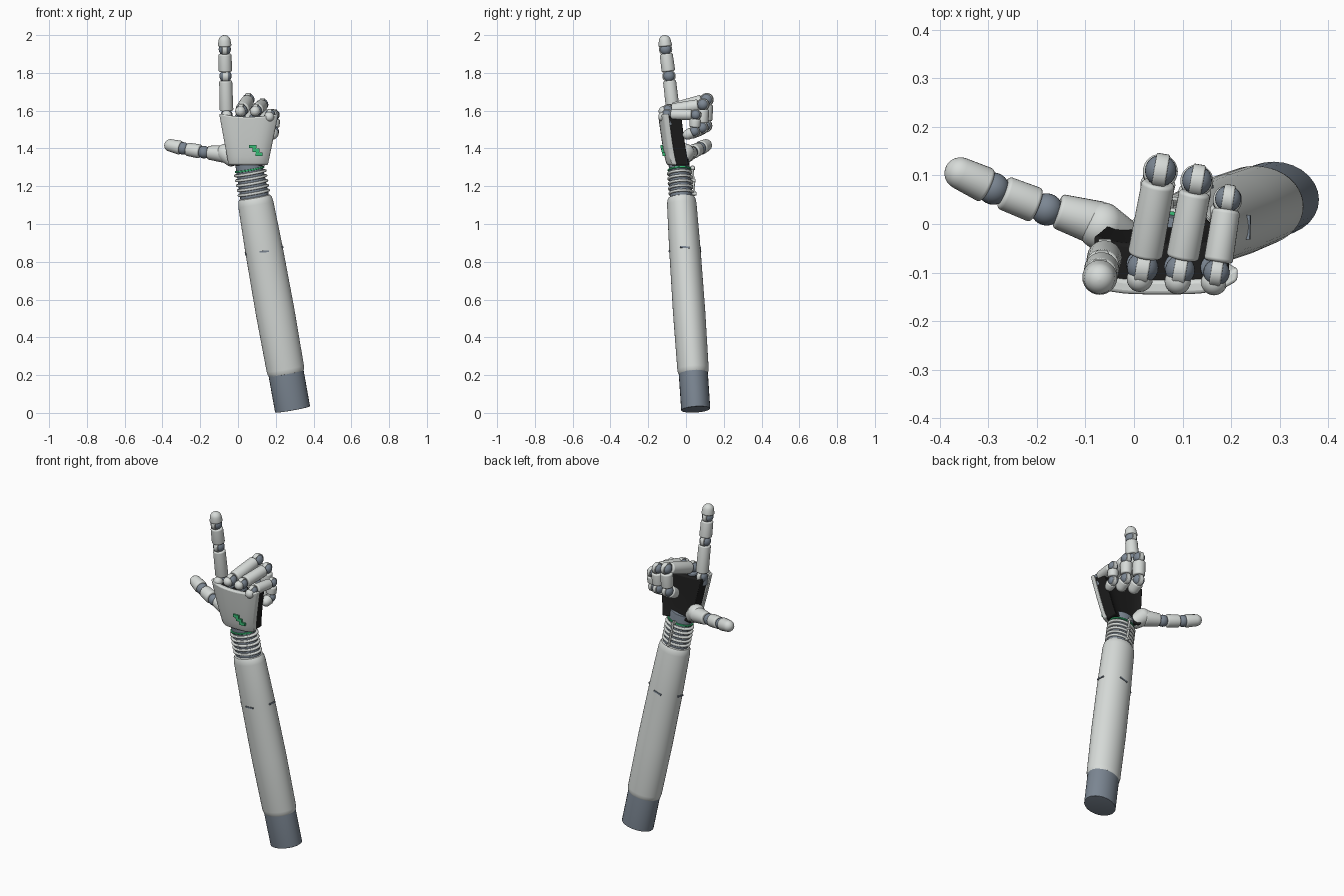
import bpy, bmesh, math
from mathutils import Vector, Matrix

if "Cube" in bpy.data.objects:
    bpy.data.objects.remove(bpy.data.objects["Cube"])


def material(name, rgb):
    m = bpy.data.materials.new(name)
    m.use_nodes = True
    m.diffuse_color = (*rgb, 1)
    m.node_tree.nodes["Principled BSDF"].inputs["Base Color"].default_value = (*rgb, 1)
    return m


WHITE = material("shell white", (.68, .71, .69))
STEEL = material("blue grey", (.20, .24, .29))
BLACK = material("palm black", (.012, .012, .012))
GREEN = material("accent green", (.04, .50, .18))
made = []


def finish(name, bm, mat):
    bmesh.ops.recalc_face_normals(bm, faces=bm.faces)
    mesh = bpy.data.meshes.new(name)
    bm.to_mesh(mesh)
    bm.free()
    mesh.materials.append(mat)
    ob = bpy.data.objects.new(name, mesh)
    bpy.context.collection.objects.link(ob)
    made.append(ob)
    return ob


def frame(a, b):
    """Matrix at a with local z toward b and local x near world x."""
    z = (Vector(b) - Vector(a)).normalized()
    ref = Vector((1, 0, 0)) if abs(z.x) < .9 else Vector((0, 1, 0))
    x = (ref - z * ref.dot(z)).normalized()
    m = Matrix((x, z.cross(x), z)).transposed().to_4x4()
    m.translation = a
    return m


def lathe(name, a, b, profile, mat, squash=1, n=28):
    """Revolve (radius, distance) pairs along the line from a to b."""
    bm, m, rings = bmesh.new(), frame(a, b), []
    for r, h in profile:
        rings.append([bm.verts.new(m @ Vector((r * math.cos(t), r * squash * math.sin(t), h)))
                      for t in (math.tau * i / n for i in range(n))])
    for lo, hi in zip(rings, rings[1:]):
        for i in range(n):
            bm.faces.new((lo[i], lo[i - 1], hi[i - 1], hi[i]))
    bm.faces.new(rings[0])
    bm.faces.new(rings[-1])
    return finish(name, bm, mat)


def rounded(length, r0, r1, e, dome=0):
    """Rod profile with eased ends, or a dome on the far end."""
    steps = [math.pi / 2 * i / 6 for i in range(7)]
    start = [(r0 - e + e * math.sin(t), e - e * math.cos(t)) for t in steps]
    d = dome or e
    end = [(max(r1 - d + d * math.cos(t), .0005), length - d + d * math.sin(t)) for t in steps]
    return start + end


def rod(name, a, b, r0, r1, mat, e=.008, dome=0, squash=1):
    a, b = Vector(a), Vector(b)
    return lathe(name, a, b, rounded((b - a).length, r0, r1, e, dome), mat, squash)


def ball(name, c, r, mat):
    bm = bmesh.new()
    bmesh.ops.create_uvsphere(bm, u_segments=24, v_segments=14, radius=r,
                              matrix=Matrix.Translation(c))
    return finish(name, bm, mat)


def box(name, m, size, mat):
    bm = bmesh.new()
    bmesh.ops.create_cube(bm, size=1, matrix=m @ Matrix.Diagonal((*size, 1)))
    return finish(name, bm, mat)


def finger(name, points, r, gap, hinge, band=True):
    """Chain of phalanges with ball joints and a hinge band at each bend."""
    pts = [Vector(p) for p in points]
    hinge = Vector(hinge).normalized()
    last = len(pts) - 2
    for i, (a, b) in enumerate(zip(pts, pts[1:])):
        d = (b - a).normalized()
        ball(f"{name}_joint_{i + 1}", a, r * .9, STEEL)
        if band:
            w = hinge * r * .38
            rod(f"{name}_hinge_band_{i + 1}", a - w, a + w, r * .98, r * .98, WHITE, .004)
        if i == last:
            rod(f"{name}_tip", a + d * gap * .6, b, r, r * .9, WHITE, .008, r * .9)
        else:
            rod(f"{name}_segment_{i + 1}", a + d * gap, b - d * gap, r, r * .96, WHITE)


# Forearm: one straight leaning axis
def axis(z):
    return Vector((.09 - .179 * (z - 1.13), -.024 - .068 * (z - 1.13), z))


rod("elbow_stub", axis(.018), axis(.3), .094, .094, STEEL, .002, squash=.82)
lo, hi = axis(.205), axis(1.145)
L = (hi - lo).length
lathe("forearm_shell", lo, hi,
      [(.08, 0), (.093, .004), (.098, .014), (.1, .03), (.103, L * .35), (.1, L * .7),
       (.094, L - .04), (.09, L - .015), (.083, L - .004), (.07, L)], WHITE, .83, 40)

# Four small slots around the forearm
slot_frame = frame(axis(.86), hi)
for name, angle, dist in (("front", 0, .0815), ("left", 90, .0985),
                          ("back", 180, .0815), ("right", 270, .0985)):
    turn = Matrix.Rotation(math.radians(angle), 4, 'Z')
    box(f"forearm_slot_{name}", slot_frame @ turn @ Matrix.Translation((0, -dist, 0))
        @ Matrix.Rotation(.12, 4, 'Y'), (.05, .009, .009), STEEL)

# Wrist: core, bellows rings, green band, tendon rod at the back
rod("wrist_core", axis(1.12), axis(1.34), .077, .07, STEEL, .004, squash=.78)
for i in range(5):
    z = 1.165 + i * .026
    rod(f"wrist_ring_{i + 1}", axis(z - .007), axis(z + .007), .087, .087, WHITE, .0065, squash=.77)
rod("wrist_green_band", axis(1.284), axis(1.293), .079, .079, GREEN, .003, squash=.79)
back = Vector((0, .07, 0))
rod("wrist_tendon", axis(1.15) + back, axis(1.31) + back, .006, .006, WHITE, .002)
for z in (1.16, 1.23, 1.295):
    rod("wrist_tendon_clip", axis(z) + back * .7, axis(z) + back * 1.17, .009, .009, WHITE, .002)


# Palm: tapering slab described by height and width fractions
def hand_point(u, v, depth):
    left, right = -.05 - .05 * v, .158 + .057 * v
    x = (left + right) / 2 + u * (right - left) / 2
    z = 1.312 + .255 * v + (.018 * u * u * v)
    y = -.1 - .046 * max(v, 0) ** .7 + .028 * u ** 4 + depth
    return Vector((x, y, z))


def slab(name, front, rear, width, v0, v1, mat, n=12):
    bm, grids = bmesh.new(), []
    for depth in (front, rear):
        grids.append([[bm.verts.new(hand_point(width * (2 * i / n - 1), v0 + (v1 - v0) * j / n, depth))
                       for i in range(n + 1)] for j in range(n + 1)])
    for g in grids:
        for j in range(n):
            for i in range(n):
                bm.faces.new((g[j][i], g[j][i + 1], g[j + 1][i + 1], g[j + 1][i]))
    f, r = grids
    for k in range(n):
        for e in (0, n):
            bm.faces.new((f[e][k], f[e][k + 1], r[e][k + 1], r[e][k]))
            bm.faces.new((f[k][e], f[k + 1][e], r[k + 1][e], r[k][e]))
    ob = finish(name, bm, mat)
    bev = ob.modifiers.new("soft edges", 'BEVEL')
    bev.width, bev.segments, bev.angle_limit = .008, 3, math.radians(50)


slab("hand_back_plate", 0, .03, 1, 0, 1, WHITE)
slab("palm_core", .02, .104, .9, -.01, .97, BLACK)

# Stepped green badge on the back of the hand
for i in range(3):
    x, z = .078 + .017 * i, 1.411 - .021 * i
    box(f"badge_step_{i + 1}", Matrix.Translation((x, -.126 + .005 * i, z)), (.038, .016, .017), GREEN)
    if i < 2:
        box(f"badge_link_{i + 1}", Matrix.Translation((x + .008, -.124 + .005 * i, z - .01)),
            (.018, .016, .016), GREEN)

# Fingers: the first points up, the other three curl over the palm
finger("index_finger", [(-.06, -.066, 1.575), (-.066, -.09, 1.783), (-.07, -.108, 1.925),
                        (-.072, -.115, 2.0)], .036, .024, (1, 0, 0))
finger("middle_finger", [(.018, -.09, 1.6), (.055, .11, 1.658), (.052, .103, 1.52),
                         (.042, .025, 1.475)], .036, .026, (1, -.17, 0))
finger("ring_finger", [(.095, -.095, 1.6), (.13, .09, 1.632), (.128, .085, 1.51),
                       (.118, .01, 1.468)], .034, .025, (1, -.18, 0))
finger("little_finger", [(.17, -.1, 1.58), (.194, .052, 1.578), (.19, .045, 1.49),
                         (.178, -.015, 1.462)], .030, .022, (1, -.16, 0))
for name, c in (("index", (-.06, -.105, 1.575)), ("middle", (.012, -.113, 1.597)),
                ("ring", (.09, -.118, 1.597)), ("little", (.165, -.12, 1.567))):
    ball(f"{name}_knuckle_cap", c, .027, WHITE)
    rod(f"{name}_knuckle_post", (c[0], c[1] + .03, 1.52), (c[0], c[1] + .03, 1.58), .028, .028, STEEL)

# Thumb: broad base, then a chain pointing to the side
rod("thumb_base", (-.01, -.035, 1.325), (-.098, .012, 1.405), .042, .05, WHITE, .03, .045)
rod("thumb_root", (-.07, 0, 1.37), (-.158, .027, 1.378), .046, .037, WHITE)
finger("thumb", [(-.18, .03, 1.38), (-.29, .073, 1.4), (-.387, .118, 1.423)],
       .037, .022, (0, 0, 1), False)

# Smooth shading with sharp edges kept
bpy.ops.object.select_all(action='DESELECT')
for ob in made:
    ob.select_set(True)
bpy.context.view_layer.objects.active = made[0]
bpy.ops.object.shade_smooth_by_angle(angle=math.radians(35))
